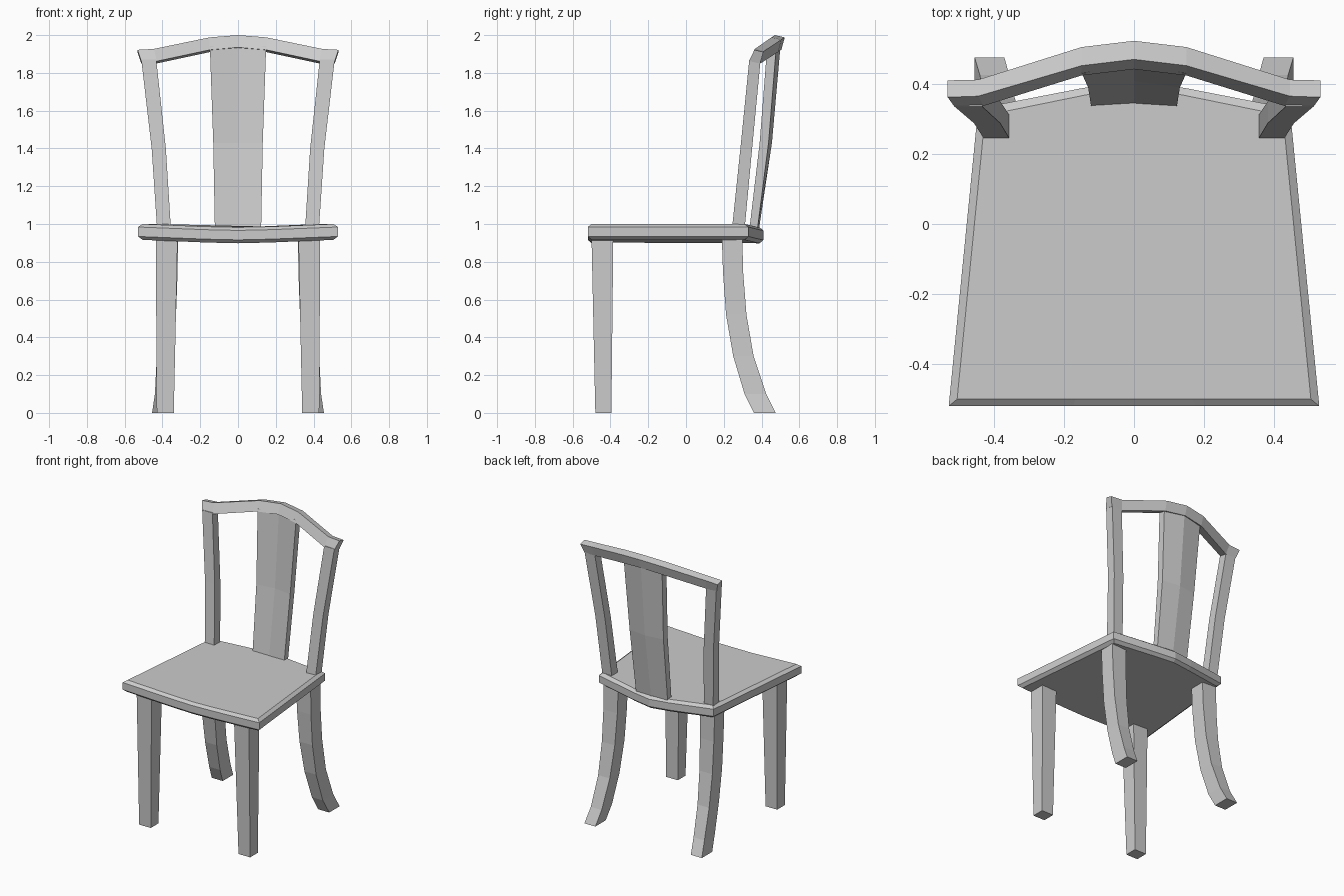
import bpy, bmesh

if "Cube" in bpy.data.objects:
    bpy.data.objects.remove(bpy.data.objects["Cube"])


def loft(name, rings):
    """Skin a list of equal-length closed rings and cap both ends."""
    bm = bmesh.new()
    vs = [[bm.verts.new(p) for p in ring] for ring in rings]
    n = len(rings[0])
    for a, b in zip(vs, vs[1:]):
        for i in range(n):
            j = (i + 1) % n
            bm.faces.new((a[i], a[j], b[j], b[i]))
    bm.faces.new(vs[0])
    bm.faces.new(vs[-1])
    bmesh.ops.recalc_face_normals(bm, faces=bm.faces)
    me = bpy.data.meshes.new(name)
    bm.to_mesh(me)
    bm.free()
    ob = bpy.data.objects.new(name, me)
    bpy.context.collection.objects.link(ob)
    return ob


def rect(x0, x1, y0, y1, z):
    return [(x0, y0, z), (x1, y0, z), (x1, y1, z), (x0, y1, z)]


def mirrored_post(name, sections):
    """Square post through (x0, x1, y0, y1, z) sections, mirrored left/right."""
    ob = loft(name, [rect(*s) for s in sections])
    ob.modifiers.new("mirror", 'MIRROR').use_axis[0] = True


# Seat: dished trapezoid with bowed back and chamfered rim
def seat_ring(hf, hb, yf, yb, z):
    ts = (-1, -0.33, 0, 0.33, 1)
    sag = (0, 0.014, 0.018, 0.014, 0)
    bow = (0, 0.058, 0.08, 0.058, 0)
    front = [(t * hf, yf, z - s) for t, s in zip(ts, sag)]
    back = [(t * hb, yb + b, z - s) for t, s, b in zip(ts, sag, bow)]
    return front + back[::-1]


loft("seat", [
    seat_ring(0.505, 0.425, -0.50, 0.31, 0.916),
    seat_ring(0.529, 0.445, -0.52, 0.33, 0.934),
    seat_ring(0.529, 0.445, -0.52, 0.33, 0.984),
    seat_ring(0.505, 0.425, -0.50, 0.31, 1.0),
])

# Legs
mirrored_post("front_legs", [
    (0.34, 0.43, -0.48, -0.395, 0),
    (0.32, 0.435, -0.50, -0.385, 0.92)])
mirrored_post("back_legs", [
    (0.37, 0.455, 0.36, 0.475, 0),
    (0.356, 0.440, 0.31, 0.425, 0.10),
    (0.340, 0.430, 0.25, 0.358, 0.30),
    (0.328, 0.428, 0.212, 0.320, 0.52),
    (0.320, 0.428, 0.196, 0.303, 0.74),
    (0.317, 0.430, 0.19, 0.298, 0.92)])

# Back posts
mirrored_post("back_posts", [
    (0.355, 0.428, 0.243, 0.31, 0.97),
    (0.382, 0.457, 0.288, 0.35, 1.40),
    (0.433, 0.512, 0.335, 0.395, 1.87)])

# Top rail: (x top, x bottom, y front, y back, z top, z bottom)
half = [(0, 0, 0.47, 0.523, 2.0, 1.935),
        (0.15, 0.15, 0.452, 0.505, 1.988, 1.922),
        (0.445, 0.43, 0.365, 0.412, 1.927, 1.862),
        (0.532, 0.512, 0.362, 0.41, 1.922, 1.862)]
stations = [(-a, -b, *r) for a, b, *r in half[:0:-1]] + half
loft("top_rail", [
    [(xt, yf, zt), (xt, yb, zt - 0.012), (xb, yb - 0.018, zb - 0.012), (xb, yf - 0.028, zb)]
    for xt, xb, yf, yb, zt, zb in stations])

# Central splat: (half width, front y, back y, forward-to-back bow, z)
loft("back_splat", [
    [(-w, yf, z), (0, yf + b, z), (w, yf, z), (w, yb, z), (0, yb + b, z), (-w, yb, z)]
    for w, yf, yb, b, z in [(0.122, 0.333, 0.375, 0.008, 0.95),
                            (0.131, 0.39, 0.437, 0.018, 1.43),
                            (0.149, 0.43, 0.478, 0.022, 1.94)]])
